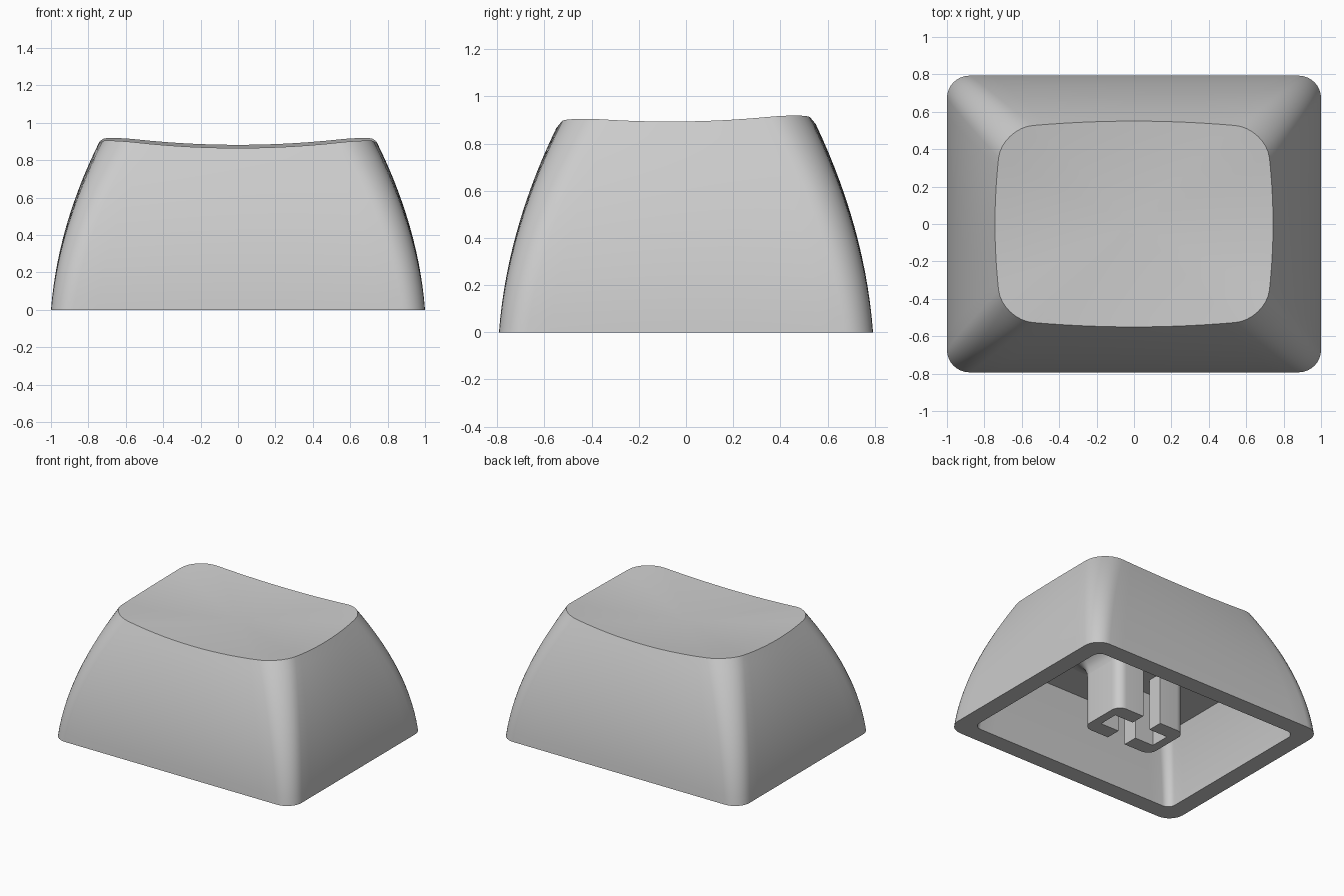
import bpy
import bmesh
from math import cos, sin, pi
from mathutils import Vector

if "Cube" in bpy.data.objects:
    bpy.data.objects.remove(bpy.data.objects["Cube"])

grey = bpy.data.materials.new("light_grey_plastic")
grey.use_nodes = True
COLOUR = (0.6, 0.6, 0.6, 1)
grey.diffuse_color = COLOUR
grey.node_tree.nodes["Principled BSDF"].inputs["Base Color"].default_value = COLOUR


def outline(hx, hy, r, bulge=0.0, side=14, arc=8):
    """Rounded rectangle, counter-clockwise, with optionally bowed sides."""
    corners = []
    for i, (sx, sy) in enumerate([(1, 1), (-1, 1), (-1, -1), (1, -1)]):
        centre = Vector((sx * (hx - r), sy * (hy - r)))
        angles = [(i + k / arc) * pi / 2 for k in range(arc + 1)]
        corners.append([centre + r * Vector((cos(a), sin(a))) for a in angles])
    pts = []
    for i, c in enumerate(corners):
        nxt = corners[(i + 1) % 4][0]
        pts += c + [c[-1].lerp(nxt, k / side) for k in range(1, side)]
    return [Vector((p.x * (1 - bulge / hx * (p.y / hy) ** 2),
                    p.y * (1 - bulge / hy * (p.x / hx) ** 2))) for p in pts]


def rim_height(p):
    """Height of the wavy rim around the scooped top."""
    return 0.832 + 0.112 * p.x ** 2 + 0.138 * p.y ** 2 + 0.0155 * p.y


def narrowing(z):
    """Curved draft of the walls, 0 at the base and 1 at the rim."""
    return (0.08 * z + 0.238 * z * z) / 0.265


def add_ring(bm, pts, height):
    return [bm.verts.new((p.x, p.y, height(i))) for i, p in enumerate(pts)]


def bridge(bm, a, b):
    n = len(a)
    for i in range(n):
        j = (i + 1) % n
        bm.faces.new((a[i], a[j], b[j], b[i]))


def finish(bm, name):
    bmesh.ops.recalc_face_normals(bm, faces=bm.faces)
    mesh = bpy.data.meshes.new(name)
    bm.to_mesh(mesh)
    bm.free()
    mesh.materials.append(grey)
    obj = bpy.data.objects.new(name, mesh)
    bpy.context.collection.objects.link(obj)
    bpy.ops.object.select_all(action="DESELECT")
    obj.select_set(True)
    bpy.context.view_layer.objects.active = obj
    bpy.ops.object.shade_smooth_by_angle(angle=0.6)


# Shell: outer walls, dished top and hollow inside
bm = bmesh.new()
HY = 0.793
rim = outline(0.743, 0.55, 0.17, 0.04)
STEPS = 14
outer = []
for s in range(STEPS + 1):
    t = s / STEPS
    f = narrowing(0.9 * t)
    pts = outline(1 - 0.257 * f, HY - 0.243 * f, 0.12 + 0.05 * t, 0.04 * f)
    outer.append(add_ring(bm, pts, lambda i: t * rim_height(rim[i])))
for a, b in zip(outer, outer[1:]):
    bridge(bm, a, b)

CENTRE = 0.857
previous = outer[-1]
for k in range(9, 0, -1):
    u = k / 10
    ring = add_ring(bm, [p * u for p in rim],
                    lambda i: CENTRE + (rim_height(rim[i]) - CENTRE) * u * u)
    bridge(bm, previous, ring)
    previous = ring
bm.faces.new(previous)

WALL, CEILING = 0.13, 0.515
previous = outer[0]
for s in range(9):
    z = CEILING * s / 8
    f = narrowing(z)
    pts = outline(1 - WALL - 0.257 * f, HY - WALL - 0.243 * f, 0.06 + 0.03 * f)
    ring = add_ring(bm, pts, lambda i: z)
    bridge(bm, previous, ring)
    previous = ring
bm.faces.new(previous)
finish(bm, "cap_shell")


def loft(name, layers):
    """Closed solid through a list of (outline, height) layers."""
    bm = bmesh.new()
    rings = [add_ring(bm, pts, lambda i: z) for pts, z in layers]
    for a, b in zip(rings, rings[1:]):
        bridge(bm, a, b)
    bm.faces.new(rings[0])
    bm.faces.new(rings[-1])
    finish(bm, name)


# Stem: flared root, then two facing halves that leave a cross-shaped socket
SX, SY, SLOT, ARM, DEPTH = 0.295, 0.188, 0.075, 0.23, 0.39
FLARE = CEILING - DEPTH
root = []
for k in range(7):
    a = k / 6 * pi / 2
    grow = FLARE * (1 - cos(a))
    root.append((outline(SX + grow, SY + grow, 0.07 + grow, side=1), DEPTH + FLARE * sin(a)))
loft("stem_root", root)

stem = outline(SX, SY, 0.07, side=1)
right_arcs = sorted((p for p in stem if p.x > 0), key=lambda p: (p.y, p.x if p.y < 0 else -p.x))
socket = [Vector(p) for p in [(SLOT, SY), (SLOT, SLOT), (ARM, SLOT),
                              (ARM, -SLOT), (SLOT, -SLOT), (SLOT, -SY)]]
half = right_arcs + socket
for name, sign in (("stem_half_left", 1), ("stem_half_right", -1)):
    mirrored = [Vector((sign * p.x, p.y)) for p in half]
    loft(name, [(mirrored, 0.0), (mirrored, DEPTH)])
